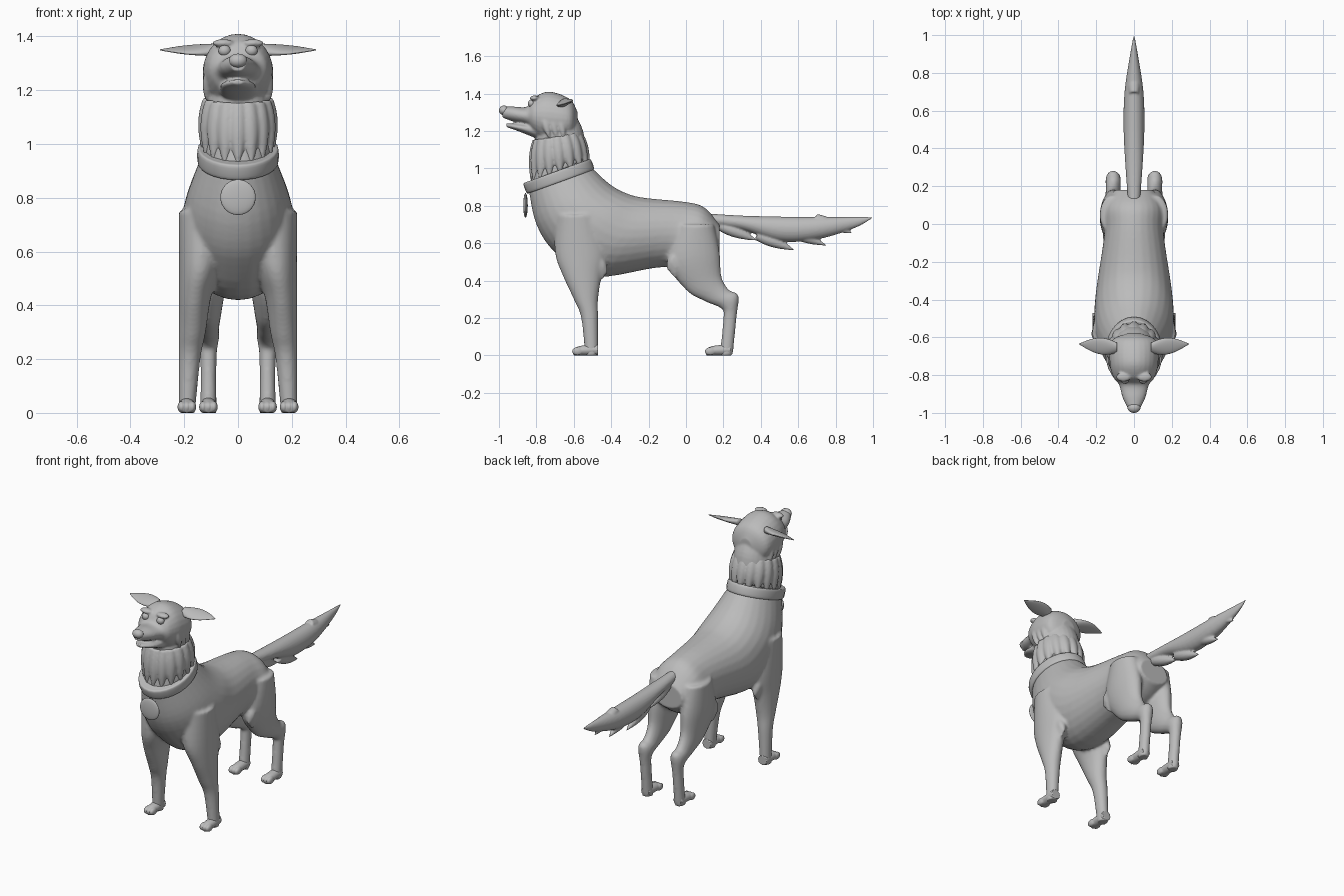
import bpy, bmesh
from math import sin, cos, pi
from mathutils import Vector, Matrix
from mathutils.geometry import interpolate_bezier

old = bpy.data.objects.get("Cube")
if old:
    bpy.data.objects.remove(old, do_unlink=True)

SIDES = {"left": 1, "right": -1}
SEGMENTS = 28
STEPS = 6
TINY = .002
ACROSS = Vector((1, 0, 0))
DEPTH = Vector((0, 1, 0))
UP = Vector((0, 0, 1))

grey = bpy.data.materials.new("plain_grey")
grey.use_nodes = True
grey.diffuse_color = (.5, .5, .5, 1)
shader = grey.node_tree.nodes["Principled BSDF"]
shader.inputs["Base Color"].default_value = grey.diffuse_color


def span(y_front, z_front, y_back, z_back, half_width, x=0):
    """Elliptical ring between two points of the side profile."""
    front = Vector((x, y_front, z_front))
    back = Vector((x, y_back, z_back))
    return (front + back) / 2, ACROSS * half_width, (back - front) / 2


def upright(y, top, low, half_width, x=0):
    """Ring standing square to the length of the animal."""
    return span(y, low, y, top, half_width, x)


def smooth_run(points):
    """Curve that passes through every point."""
    padded = [points[0], *points, points[-1]]
    run = [points[0]]
    for before, start, end, after in zip(padded, padded[1:], padded[2:], padded[3:]):
        leave = start + (end - before) / 6
        arrive = end - (after - start) / 6
        run += interpolate_bezier(start, leave, arrive, end, STEPS)[1:]
    return run


def loft(bm, rings):
    """Skin a run of rings, each a centre and two half axes."""
    loops = []
    angles = [2 * pi * k / SEGMENTS for k in range(SEGMENTS)]
    for centre, u, v in zip(*[smooth_run(axis) for axis in zip(*rings)]):
        loops.append([bm.verts.new(centre + u * cos(a) + v * sin(a)) for a in angles])
    for low, high in zip(loops, loops[1:]):
        for k in range(SEGMENTS):
            bm.faces.new((low[k - 1], low[k], high[k], high[k - 1]))
    bm.faces.new(reversed(loops[0]))
    bm.faces.new(loops[-1])


def tuft(bm, root, tip, radius):
    """Lock of fur that swells and then tapers to its tip."""
    root, tip = Vector(root), Vector(tip)
    normal = (tip - root).cross(ACROSS).normalized()
    rings = []
    for k in range(STEPS):
        t = k / (STEPS - 1)
        r = radius * sin(pi * (.3 + .7 * t)) + TINY
        rings.append((root.lerp(tip, t), ACROSS * r, normal * r))
    loft(bm, rings)


def ball(bm, centre, size):
    place = Matrix.Translation(centre) @ Matrix.Diagonal((*size, 1))
    bmesh.ops.create_uvsphere(bm, u_segments=24, v_segments=16, radius=1, matrix=place)


def finish(name, bm, voxel=0, relax=2):
    """Make the object; a voxel size blends its pieces into one skin."""
    bmesh.ops.recalc_face_normals(bm, faces=bm.faces)
    for face in bm.faces:
        face.smooth = True
    mesh = bpy.data.meshes.new(name)
    bm.to_mesh(mesh)
    bm.free()
    mesh.materials.append(grey)
    obj = bpy.data.objects.new(name, mesh)
    bpy.context.collection.objects.link(obj)
    if voxel:
        blend = obj.modifiers.new("blend", "REMESH")
        blend.mode = "VOXEL"
        blend.voxel_size = voxel
        blend.use_smooth_shade = True
        soften = obj.modifiers.new("soften", "SMOOTH")
        soften.iterations = relax


# Torso from the collar back to the rump
body = bmesh.new()
loft(body, [span(*ring) for ring in (
    (-.84, .88, -.5, 1, .14), (-.8, .7, -.4, .91, .19), (-.7, .55, -.3, .86, .21),
    (-.5, .42, -.2, .84, .2), (-.15, .47, 0, .82, .16), (.05, .47, .1, .79, .16),
    (.18, .55, .18, .7, .1))])

for side in SIDES.values():
    # Front leg, its outer face kept nearly plumb
    loft(body, [span(front, z, back, z, .22 - x, x * side) for front, back, z, x in (
        (-.7, -.45, .75, .12), (-.7, -.42, .55, .14), (-.66, -.45, .43, .16),
        (-.6, -.47, .3, .17), (-.56, -.47, .2, .18), (-.54, -.47, 0, .19))])
    # Hind leg, thigh to hock to ankle
    loft(body, [span(*ring, side * .11) for ring in (
        (-.05, .7, .15, .7, .07), (-.1, .5, .18, .55, .07), (0, .35, .19, .42, .05),
        (.1, .29, .23, .35, .04), (.19, .25, .28, .32, .04), (.2, .2, .27, .2, .03),
        (.18, 0, .25, 0, .03))])
    # Ragged fur at elbow and flank
    for k in range(3):
        shift = k * .02
        tuft(body, (side * .16, -.48, .53), (side * .17, shift - .46, .39 + shift), .03)
        tuft(body, (side * .13, -.05, .54), (side * .14, shift - .1, .45 - shift), .03)
finish("body_and_legs", body, .009, 4)

# Paws with three toes
for end, x, y in ("front", .19, -.61), ("hind", .11, .1):
    for label, side in SIDES.items():
        paw = bmesh.new()
        loft(paw, [upright(y + back, top, 0, width, x * side) for back, top, width in (
            (.01, .03, .02), (.04, .05, .03), (.14, .06, .03))])
        for toe in (-1, 0, 1):
            ball(paw, (x * side + toe * .02, y + .03, .022), (.015, .03, .022))
        finish(f"{end}_{label}_paw", paw, .005)

# Neck, skull, muzzle and jaw
head = bmesh.new()
loft(head, [span(*ring) for ring in (
    (-.83, .92, -.53, 1.05, .13), (-.81, 1.1, -.55, 1.2, .12), (-.8, 1.25, -.6, 1.3, .11))])
loft(head, [upright(*ring) for ring in (
    (-.58, 1.3, 1.2, .04), (-.62, 1.37, 1.15, .12), (-.73, 1.41, 1.13, .13),
    (-.81, 1.38, 1.18, .11), (-.85, 1.33, 1.23, .08), (-.92, 1.33, 1.25, .06),
    (-.98, 1.33, 1.27, .03))])
loft(head, [upright(*ring) for ring in (
    (-.8, 1.24, 1.16, .07), (-.9, 1.24, 1.2, .06), (-.96, 1.24, 1.22, .02))])
for side in SIDES.values():
    ball(head, (side * .055, -.81, 1.375), (.04, .025, .015))
    # Cheek fur
    for k in range(3):
        shift = k * .04
        tuft(head, (side * .1, shift - .76, 1.28), (side * .12, shift - .73, 1.16), .022)
finish("head", head, .007)

nose = bmesh.new()
ball(nose, (0, -.973, 1.31), (.034, .027, .026))
finish("nose", nose)

# Eyes and outspread ears
for label, side in SIDES.items():
    eye = bmesh.new()
    ball(eye, (side * .05, -.825, 1.347), (.023, .02, .021))
    finish(label + "_eye", eye)

    ear = bmesh.new()
    rings = []
    for k in range(STEPS):
        t = k / (STEPS - 1)
        wide = .042 * sin(pi * (.2 + .8 * t)) + TINY
        thick = .02 * (1 - t) + TINY
        centre = Vector((side * (.09 + .2 * t), .02 * t - .655, 1.35))
        rings.append((centre, (DEPTH + UP * .3) * wide, UP * thick))
    loft(ear, rings)
    finish(label + "_ear", ear)

# Shaggy ruff hanging to the collar
ruff = bmesh.new()
LOCKS = 16
for k in range(LOCKS):
    angle = 2 * pi * k / LOCKS
    out, ahead = sin(angle), cos(angle)
    root = (out * .1, -.69 - ahead * .1, 1.17 - ahead * .02)
    tip = (out * .13, -.67 - ahead * .155, .96 - ahead * .05)
    tuft(ruff, root, tip, .035)
finish("neck_ruff", ruff, .007)

# Tilted collar band and round tag
collar = bmesh.new()
slope = DEPTH * .18 + UP * .065
axis = ACROSS.cross(slope).normalized()
loft(collar, [(Vector((0, -.68, .957)) + axis * height, ACROSS * .15 * scale, slope * scale)
              for height, scale in ((-.03, .9), (-.025, 1), (.025, 1), (.03, .9))])
finish("collar", collar)

tag = bmesh.new()
ball(tag, (0, -.858, .802), (.066, .012, .066))
finish("collar_tag", tag)

# Feathered tail with ragged tufts below
tail = bmesh.new()
loft(tail, [upright(y, .74 + .03 * (1 - y) ** 4, low, width) for y, low, width in (
    (.1, .7, .03), (.3, .67, .045), (.5, .61, .055), (.7, .62, .05), (.9, .68, .02),
    (1, .735, TINY))])
for y, z in (.38, .615), (.58, .563), (.75, .588), (.89, .652):
    tuft(tail, (0, y - .2, z + .08), (0, y, z), .03)
finish("tail", tail, .006)
